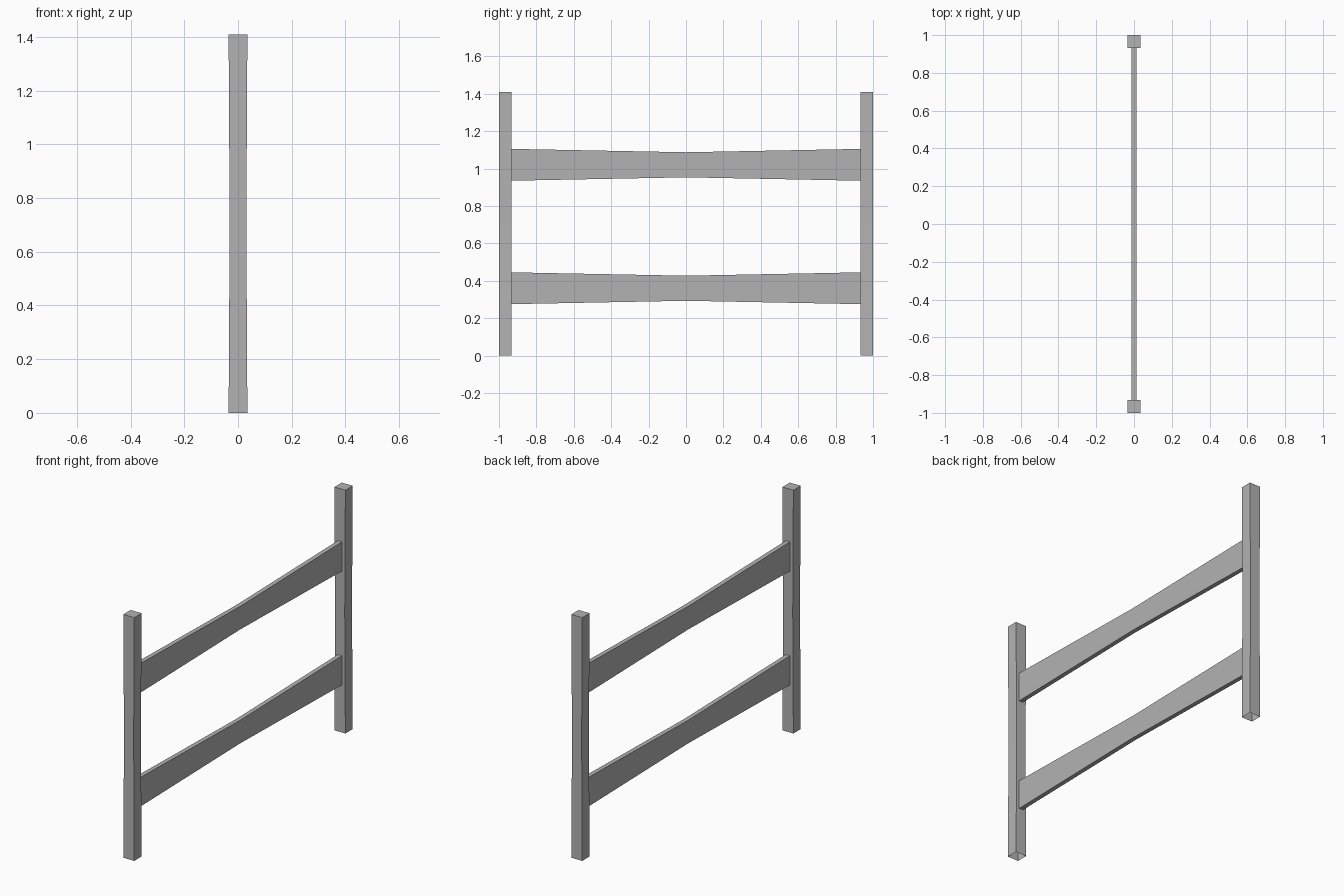
import bpy, bmesh

cube = bpy.data.objects.get("Cube")
if cube:
    bpy.data.objects.remove(cube, do_unlink=True)

grey = bpy.data.materials.new("plain_grey")
grey.use_nodes = True
colour = (0.45, 0.45, 0.45, 1)
grey.diffuse_color = colour
grey.node_tree.nodes["Principled BSDF"].inputs["Base Color"].default_value = colour


def loft(name, sections, cap_start=True):
    """Skin a row of four-cornered sections into a flat-sided solid."""
    bm = bmesh.new()
    rings = [[bm.verts.new(p) for p in s] for s in sections]
    for a, b in zip(rings, rings[1:]):
        for i in range(4):
            j = (i + 1) % 4
            bm.faces.new((a[i], a[j], b[j], b[i]))
    start = bm.faces.new(rings[0])
    bm.faces.new(rings[-1])
    bmesh.ops.recalc_face_normals(bm, faces=bm.faces)
    if not cap_start:
        bmesh.ops.delete(bm, geom=[start], context='FACES_ONLY')
    mesh = bpy.data.meshes.new(name)
    bm.to_mesh(mesh)
    bm.free()
    mesh.materials.append(grey)
    obj = bpy.data.objects.new(name, mesh)
    bpy.context.collection.objects.link(obj)
    return obj


HEIGHT = 1.41
INNER = 0.933   # inner face of each post


# Posts: slightly waisted across x, open underneath
def post_section(hx, z, side):
    return [(-hx, side * INNER, z), (hx, side * INNER, z),
            (hx, side, z), (-hx, side, z)]


for name, side in (("front_post", -1), ("back_post", 1)):
    loft(name, [post_section(0.035, 0, side),
                post_section(0.031, HEIGHT / 2, side),
                post_section(0.035, HEIGHT, side)], cap_start=False)


# Rails: thin boards narrowing towards mid-span
def rail_section(y, z, half):
    t = 0.013
    return [(-t, y, z - half), (t, y, z - half),
            (t, y, z + half), (-t, y, z + half)]


for name, z in (("lower_rail", 0.36), ("upper_rail", 1.02)):
    loft(name, [rail_section(-INNER, z, 0.085),
                rail_section(0, z, 0.067),
                rail_section(INNER, z, 0.085)])
